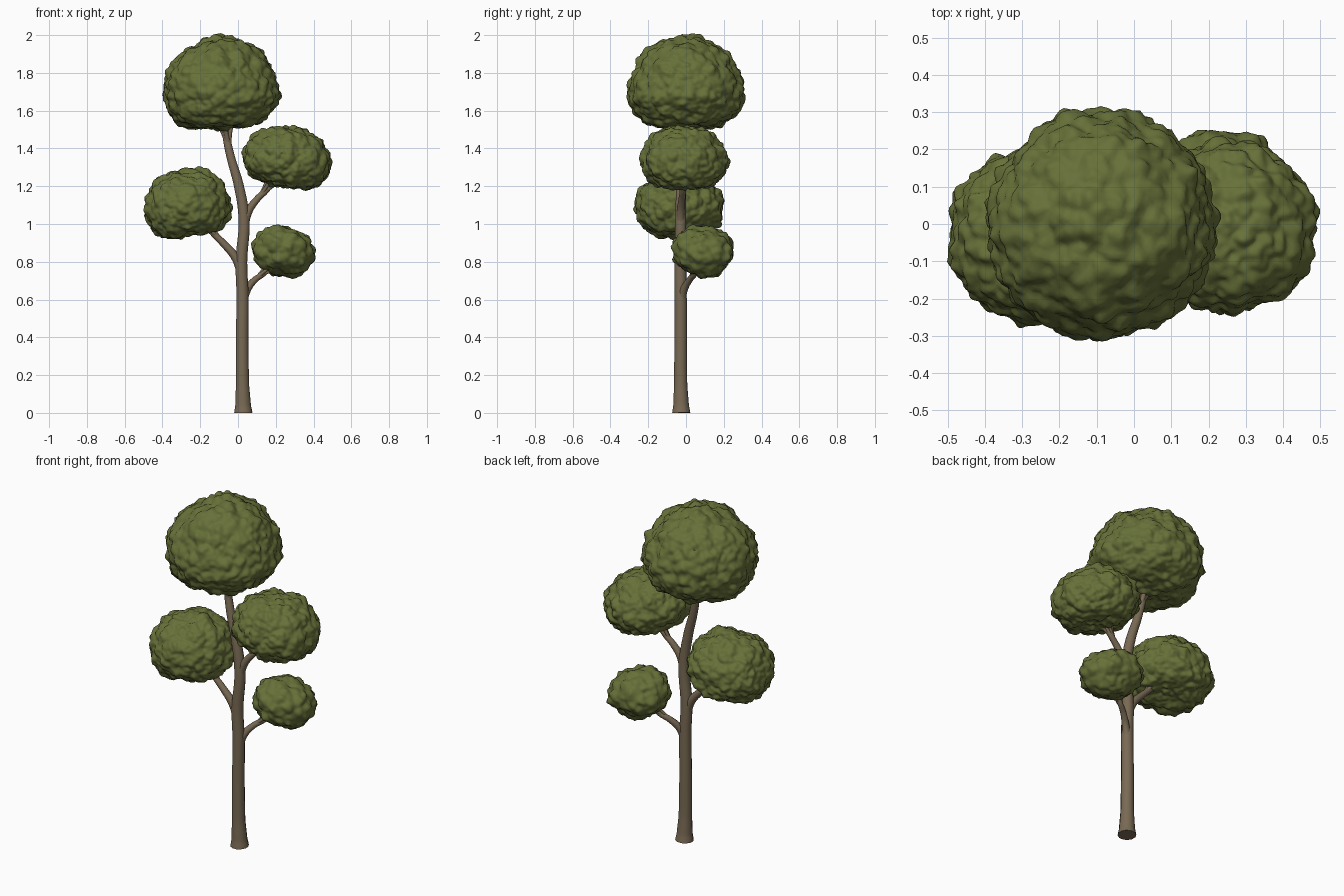
import bpy
import bmesh
import math
from mathutils import Vector, Matrix, noise

cube = bpy.data.objects.get("Cube")
if cube:
    bpy.data.objects.remove(cube, do_unlink=True)


def make_material(name, rgb):
    mat = bpy.data.materials.new(name)
    mat.use_nodes = True
    mat.diffuse_color = (*rgb, 1)
    mat.node_tree.nodes["Principled BSDF"].inputs["Base Color"].default_value = (*rgb, 1)
    return mat


leaf_green = make_material("leaf green", (0.133, 0.162, 0.04))
bark_brown = make_material("bark brown", (0.19, 0.143, 0.088))


def add_object(name, mesh, mat):
    obj = bpy.data.objects.new(name, mesh)
    bpy.context.collection.objects.link(obj)
    mesh.materials.clear()
    mesh.materials.append(mat)
    bpy.ops.object.select_all(action="DESELECT")
    obj.select_set(True)
    bpy.context.view_layer.objects.active = obj
    bpy.ops.object.shade_smooth_by_angle(angle=math.radians(60))
    return obj


def limb(name, paths):
    """Round tapering tubes; each path is a list of (x, y, z, radius)."""
    curve = bpy.data.curves.new(name, "CURVE")
    curve.dimensions = "3D"
    curve.bevel_depth = 1
    curve.bevel_resolution = 4
    curve.resolution_u = 6
    curve.use_fill_caps = True
    for path in paths:
        spline = curve.splines.new("BEZIER")
        spline.bezier_points.add(len(path) - 1)
        for point, (x, y, z, r) in zip(spline.bezier_points, path):
            point.co = (x, y, z)
            point.radius = r
            point.handle_left_type = point.handle_right_type = "AUTO"
    helper = bpy.data.objects.new(name + " helper", curve)
    bpy.context.collection.objects.link(helper)
    bpy.context.view_layer.update()
    evaluated = helper.evaluated_get(bpy.context.evaluated_depsgraph_get())
    mesh = bpy.data.meshes.new_from_object(evaluated)
    bpy.data.objects.remove(helper, do_unlink=True)
    mesh.name = name
    return add_object(name, mesh, bark_brown)


def twigs(start, hub, reach, r, count=4):
    """Fan of thin twigs from a branch end up into the foliage."""
    base, centre = Vector(start), Vector(hub)
    axis = (centre - base).normalized()
    side = axis.orthogonal().normalized()
    fan = []
    for i in range(count):
        out = Matrix.Rotation(math.tau * i / count + 0.6, 3, axis) @ side
        mid = base.lerp(centre, 0.5) + out * reach * 0.35
        tip = centre + out * reach
        fan.append([(*base, r), (*mid, r * 0.8), (*tip, r * 0.5)])
    return fan


def crown(name, centre, radius, up, down, lean, seed):
    """Lumpy dome of leaves with a shallower, slightly dimpled underside."""
    bm = bmesh.new()
    bmesh.ops.create_icosphere(bm, subdivisions=6 if radius > 0.2 else 5, radius=1)
    offset = Vector((seed * 7.3, seed * 3.1, seed * 5.7))
    tilt = Matrix.Rotation(lean[0], 3, "Y") @ Matrix.Rotation(lean[1], 3, "X")
    for v in bm.verts:
        d = v.co.normalized()
        if d.z > 0:
            z = d.z * up
        else:
            z = -down * abs(d.z) ** 0.95
            z += down * 0.15 * max(0, -d.z - 0.8) / 0.2
        p = Vector((d.x * radius, d.y * radius, z))
        lump = 0.55 - noise.voronoi(p * 17 + offset)[0][0]
        ripple = noise.noise(p * 40 + offset)
        swell = noise.noise(p * 8 + offset)
        p += d * (lump * 0.03 + ripple * 0.009 + swell * 0.018)
        v.co = Vector(centre) + tilt @ p
    mesh = bpy.data.meshes.new(name)
    bm.to_mesh(mesh)
    bm.free()
    return add_object(name, mesh, leaf_green)


# Trunk with a flared foot
limb("trunk", [[
    (0.028, -0.025, 0.0, 0.05), (0.027, -0.026, 0.04, 0.043),
    (0.024, -0.028, 0.15, 0.036), (0.022, -0.028, 0.4, 0.034),
    (0.024, -0.028, 0.62, 0.033), (0.018, -0.03, 0.8, 0.032),
    (0.032, -0.028, 1.02, 0.03), (0.005, -0.025, 1.2, 0.027),
    (-0.04, -0.015, 1.36, 0.023), (-0.065, -0.005, 1.48, 0.02),
    (-0.08, 0.0, 1.6, 0.012)]])
limb("top_twigs", twigs((-0.05, -0.012, 1.41), (-0.075, 0, 1.59), 0.07, 0.014))

# Side branches, each with its fan of twigs
limb("left_branch", [[
    (0.02, -0.03, 0.73, 0.024), (-0.012, -0.03, 0.82, 0.023),
    (-0.08, -0.03, 0.9, 0.019), (-0.14, -0.03, 0.96, 0.016),
    (-0.22, -0.03, 1.06, 0.01)]]
    + twigs((-0.1, -0.03, 0.92), (-0.2, -0.03, 1.04), 0.06, 0.011))
limb("right_branch", [[
    (0.03, -0.028, 0.96, 0.024), (0.052, -0.028, 1.06, 0.022),
    (0.1, -0.022, 1.13, 0.018), (0.155, -0.015, 1.185, 0.016),
    (0.22, -0.01, 1.29, 0.01)]]
    + twigs((0.12, -0.02, 1.15), (0.21, -0.01, 1.27), 0.06, 0.011))
limb("low_branch", [[
    (0.024, -0.028, 0.57, 0.023), (0.047, -0.012, 0.65, 0.021),
    (0.09, 0.02, 0.705, 0.017), (0.14, 0.05, 0.74, 0.014),
    (0.21, 0.085, 0.82, 0.009)]]
    + twigs((0.1, 0.025, 0.715), (0.2, 0.075, 0.8), 0.045, 0.01))

# Leaf crowns: centre, radius, height above and below, lean
crown("top_crown", (-0.088, 0, 1.69), 0.303, 0.3, 0.212, (-0.06, 0), 1)
crown("left_crown", (-0.266, -0.032, 1.09), 0.23, 0.2, 0.173, (-0.2, 0), 2)
crown("right_crown", (0.256, -0.01, 1.33), 0.23, 0.195, 0.152, (0.2, 0), 3)
crown("low_crown", (0.235, 0.09, 0.852), 0.163, 0.135, 0.137, (0.2, -0.1), 4)
